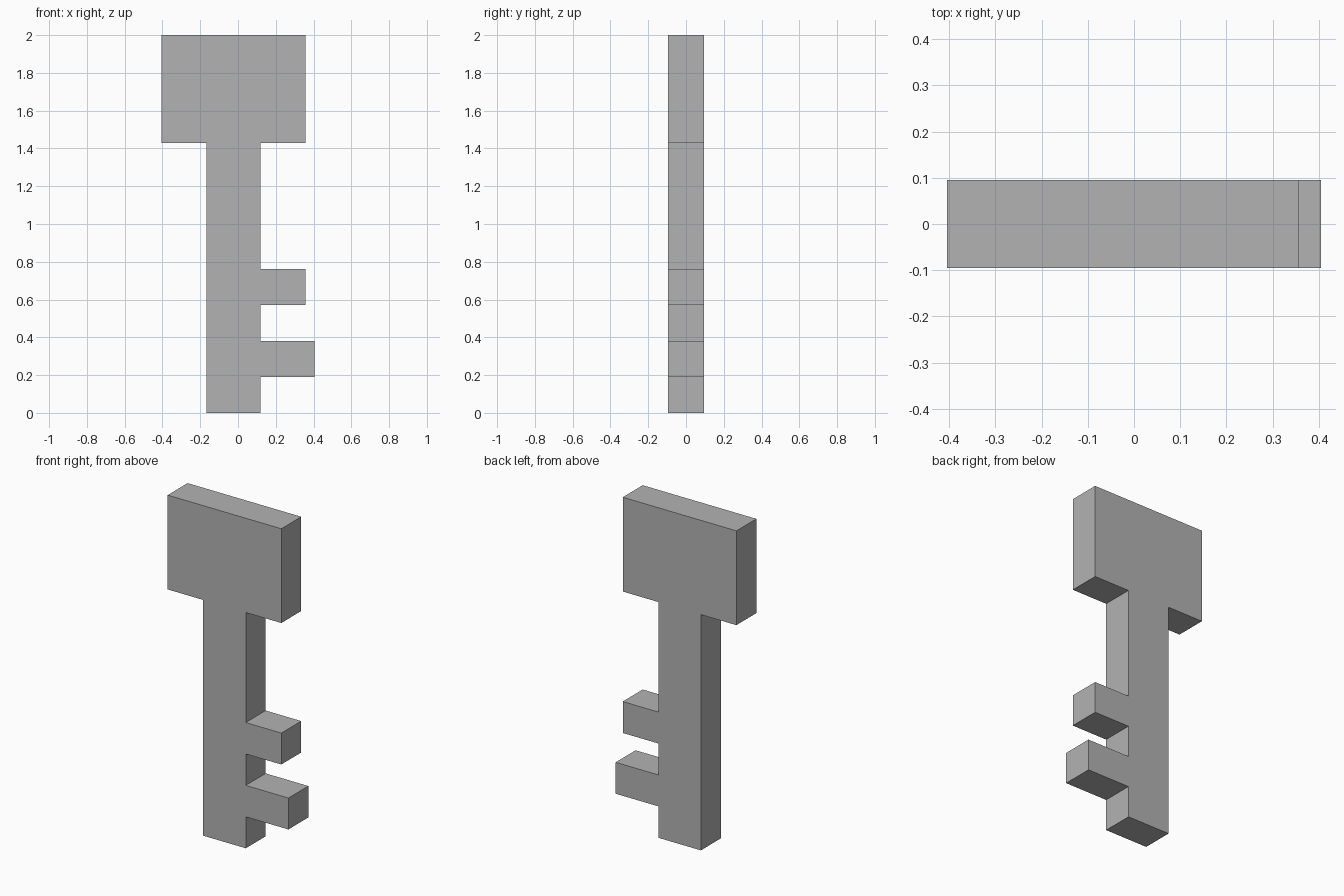
import bpy
import bmesh

cube = bpy.data.objects.get("Cube")
if cube:
    bpy.data.objects.remove(cube, do_unlink=True)

# The key is laid out on a module: one tooth height
UNIT = 2 / 10.5
THICKNESS = UNIT

grey = bpy.data.materials.new("plain_grey")
grey.use_nodes = True
COLOUR = (0.45, 0.45, 0.45, 1)
grey.diffuse_color = COLOUR
grey.node_tree.nodes["Principled BSDF"].inputs["Base Color"].default_value = COLOUR

# Shaft, head and tooth limits in modules
shaft_right, shaft_left = -0.875, 0.625
head_right, head_left = -2.125, 1.875
head_bottom, top = 7.5, 10.5


def tooth(bottom, tip):
    """Outline of a one-module-tall tooth on the left side of the shaft."""
    return [(shaft_left, bottom), (tip, bottom),
            (tip, bottom + 1), (shaft_left, bottom + 1)]


# Closed outline, counter-clockwise from the foot of the shaft
outline = [(shaft_right, 0), (shaft_left, 0)]
outline += tooth(1, 2.125) + tooth(3, 1.875)
outline += [(shaft_left, head_bottom), (head_left, head_bottom),
            (head_left, top), (head_right, top),
            (head_right, head_bottom), (shaft_right, head_bottom)]

# Extrude the outline through the thickness
bm = bmesh.new()
front = bm.faces.new([bm.verts.new((x * UNIT, -THICKNESS / 2, z * UNIT))
                      for x, z in outline])
result = bmesh.ops.extrude_face_region(bm, geom=[front], use_keep_orig=True)
back_verts = [g for g in result["geom"] if isinstance(g, bmesh.types.BMVert)]
bmesh.ops.translate(bm, vec=(0, THICKNESS, 0), verts=back_verts)
bmesh.ops.recalc_face_normals(bm, faces=bm.faces)

mesh = bpy.data.meshes.new("key")
bm.to_mesh(mesh)
bm.free()
mesh.materials.append(grey)
key = bpy.data.objects.new("key", mesh)
bpy.context.collection.objects.link(key)
